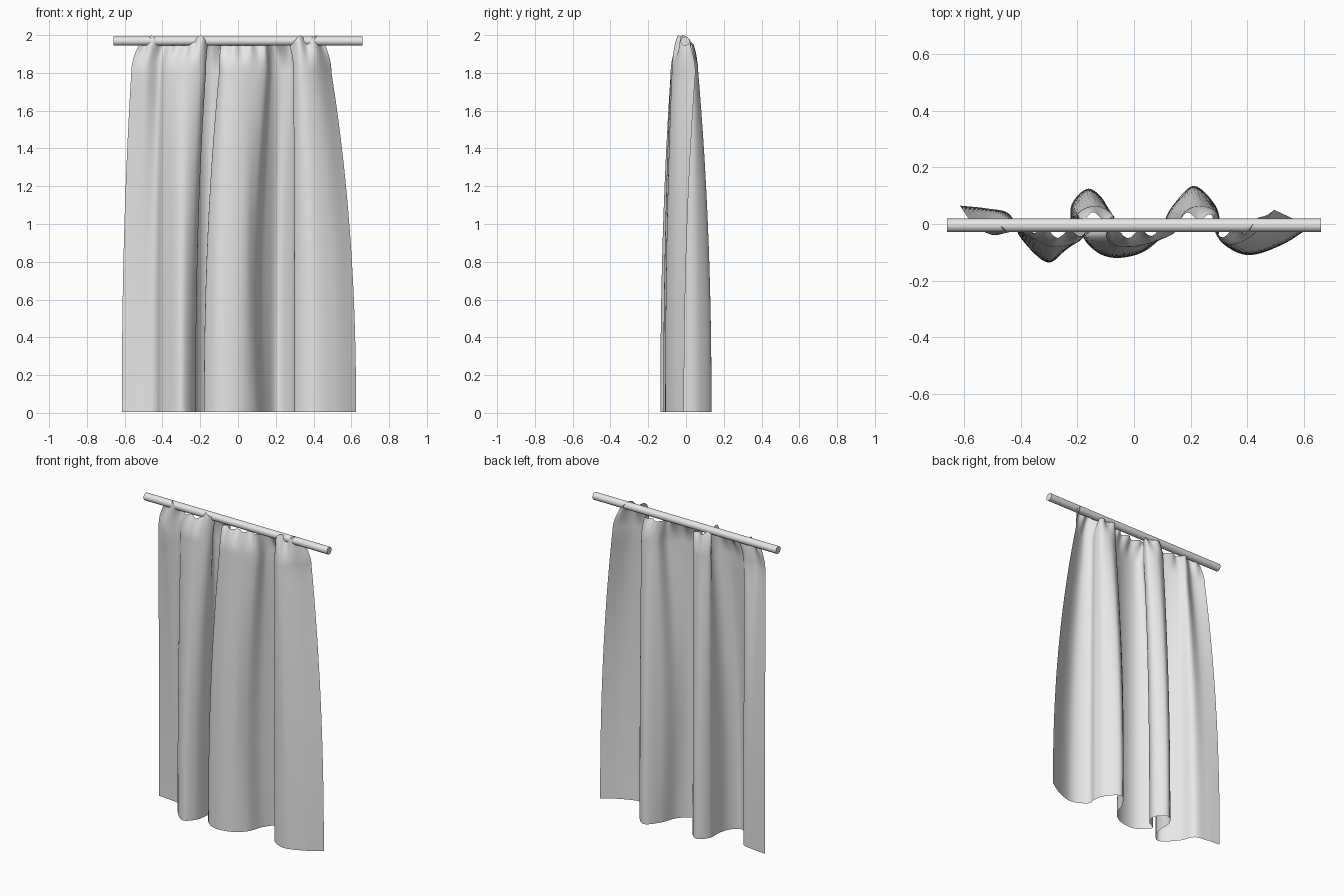
import bpy
import bmesh
import math
from mathutils import Vector

default_cube = bpy.data.objects.get("Cube")
if default_cube:
    bpy.data.objects.remove(default_cube, do_unlink=True)

# One pale grey for cloth and rod
grey = bpy.data.materials.new("pale grey")
grey.use_nodes = True
grey.diffuse_color = (0.8, 0.8, 0.8, 1)
grey.node_tree.nodes["Principled BSDF"].inputs["Base Color"].default_value = grey.diffuse_color

# Fold path of the cloth: hem (x, y) and shoulder (x, y)
HEM = [(-.615, .065), (-.52, .055), (-.44, .035), (-.4, -.05), (-.31, -.135), (-.25, -.095),
       (-.225, -.02), (-.22, .07), (-.16, .125), (-.1, .07), (-.12, 0), (-.18, -.04),
       (-.13, -.1), (-.06, -.12), (.03, -.1), (.1, -.04), (.14, .06), (.21, .135),
       (.285, .07), (.305, 0), (.305, -.06), (.4, -.11), (.52, -.075), (.625, -.01)]
SHOULDER = [(-.565, -.01), (-.49, -.04), (-.42, -.01), (-.38, -.04), (-.29, -.08), (-.2, -.065),
            (-.17, -.02), (-.2, .035), (-.14, .065), (-.08, .04), (-.08, 0), (-.1, -.04),
            (-.07, -.075), (0, -.08), (.08, -.06), (.15, -.025), (.175, .04), (.23, .065),
            (.29, .045), (.3, 0), (.295, -.045), (.34, -.075), (.42, -.04), (.495, .05)]
SHOULDER_Z = 1.8
HEADER_PEAKS = (-.46, -.2, .33, .41)


def smooth_path(points, steps):
    """Catmull-Rom samples through a list of 2D points."""
    pts = [Vector(p) for p in points]
    pts = [pts[0] * 2 - pts[1]] + pts + [pts[-1] * 2 - pts[-2]]
    samples = []
    for a, b, c, d in zip(pts, pts[1:], pts[2:], pts[3:]):
        for i in range(steps):
            t = i / steps
            samples.append(b + (c - a) * (t / 2)
                           + (a * 2 - b * 5 + c * 4 - d) * (t * t / 2)
                           + (b * 3 - a - c * 3 + d) * (t ** 3 / 2))
    samples.append(pts[-2])
    return samples


def header_height(x):
    """Top edge dips under the rod and stands up at a few gathers."""
    bump = max(math.exp(-((x - peak) / .035) ** 2) for peak in HEADER_PEAKS)
    return 1.945 + .053 * bump


def flank_drift(x, z):
    """The flank right of the centre fold sags sideways at mid height."""
    return -.02 * math.exp(-((x - .11) / .05) ** 2) * math.sin(math.pi * z / SHOULDER_Z)


def finish(name, bm, angle):
    mesh = bpy.data.meshes.new(name)
    bm.to_mesh(mesh)
    bm.free()
    mesh.materials.append(grey)
    obj = bpy.data.objects.new(name, mesh)
    bpy.context.collection.objects.link(obj)
    bpy.ops.object.select_all(action="DESELECT")
    obj.select_set(True)
    bpy.context.view_layer.objects.active = obj
    bpy.ops.object.shade_smooth_by_angle(angle=math.radians(angle))
    return obj


# Hanging cloth, lofted from the hem to the shoulder, then gathered into the header
hem = smooth_path(HEM, 6)
shoulder = smooth_path(SHOULDER, 6)
BODY_ROWS, HEADER_ROWS = 24, 8
bm = bmesh.new()
rows = []
for r in range(BODY_ROWS + 1):
    z = SHOULDER_Z * r / BODY_ROWS
    blend = (r / BODY_ROWS) ** 2.2
    row = []
    for h, s in zip(hem, shoulder):
        p = h.lerp(s, blend)
        row.append(bm.verts.new((p.x + flank_drift(p.x, z), p.y, max(z, .006))))
    rows.append(row)
for r in range(1, HEADER_ROWS + 1):
    t = r / HEADER_ROWS
    row = []
    for s in shoulder:
        pleat = math.sin(s.x * 70) * .014 * t * t
        x = s.x * (1 - .07 * t * t)
        y = s.y * (1 - .55 * t * t) + pleat
        z = SHOULDER_Z + (header_height(x) - SHOULDER_Z) * t
        row.append(bm.verts.new((x, y, z)))
    rows.append(row)
for low, high in zip(rows, rows[1:]):
    for i in range(len(low) - 1):
        bm.faces.new((low[i], low[i + 1], high[i + 1], high[i]))
finish("curtain_cloth", bm, 60)

# Curtain rod
bm = bmesh.new()
bmesh.ops.create_cone(bm, cap_ends=True, segments=16, radius1=.024, radius2=.024, depth=1.32)
for v in bm.verts:
    v.co = Vector((v.co.z, v.co.y - .005, 1.968 - v.co.x))
finish("curtain_rod", bm, 40)
